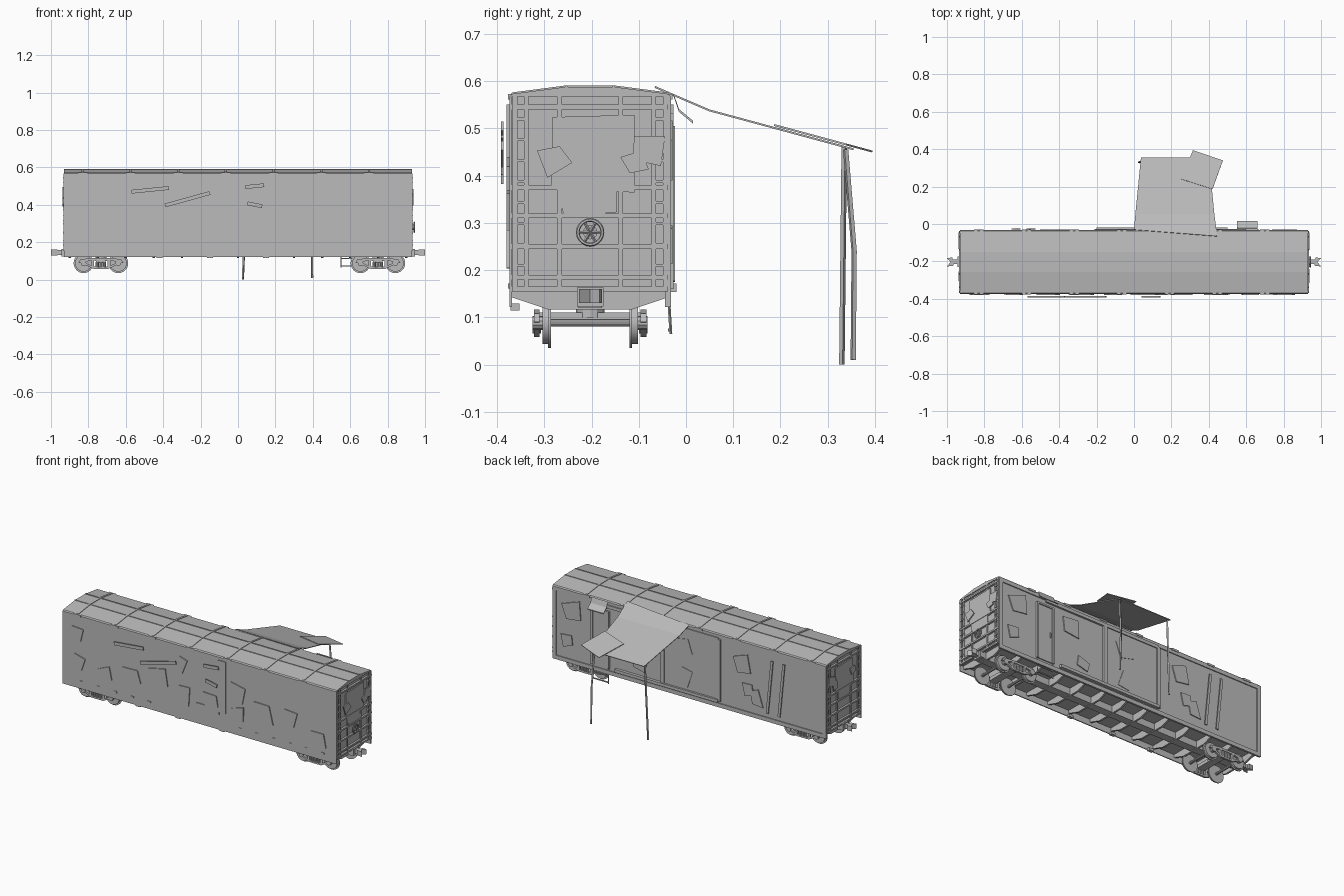
import bpy, bmesh, math, random
from mathutils import Vector, Matrix

if "Cube" in bpy.data.objects:
    bpy.data.objects.remove(bpy.data.objects["Cube"], do_unlink=True)
random.seed(4)

GREY = (0.5, 0.5, 0.5, 1)
grey = bpy.data.materials.new("weathered grey")
grey.use_nodes = True
grey.diffuse_color = GREY
grey.node_tree.nodes["Principled BSDF"].inputs["Base Color"].default_value = GREY

# Main planes of the wagon
END = 0.93
MID = -0.203
HALF = 0.165
FRONT, BACK = MID - HALF, MID + HALF
SKIRT, FLOOR, EAVE, RIDGE = 0.122, 0.16, 0.567, 0.588
THIN = 0.006
AXLE, GAUGE, BASE = 0.088, 0.095, 0.093


def spread(start, stop, count):
    return [start + (stop - start) * i / (count - 1) for i in range(count)]


def mirrored(half):
    """Complete a half outline, given outwards from the centre, on the other side."""
    return half + [(-u, v) for u, v in reversed(half)]


def shifted(pts, offset):
    return [(u + offset, v) for u, v in pts]


def prism(bm, axis, pts, a, b):
    """Extrude a 2D outline along an axis from a to b."""
    def place(p, d):
        return {"x": (d, *p), "y": (p[0], d, p[1]), "z": (*p, d)}[axis]
    lo = [bm.verts.new(place(p, a)) for p in pts]
    hi = [bm.verts.new(place(p, b)) for p in pts]
    bm.faces.new(lo)
    bm.faces.new(hi)
    for i in range(len(pts)):
        j = i - 1
        bm.faces.new((lo[i], lo[j], hi[j], hi[i]))


def box(bm, x0, x1, y0, y1, z0, z1):
    prism(bm, "x", [(y0, z0), (y1, z0), (y1, z1), (y0, z1)], x0, x1)


def bar(bm, x, y, z, w, d, h):
    """Box given by its centre and size."""
    box(bm, x - w / 2, x + w / 2, y - d / 2, y + d / 2, z - h / 2, z + h / 2)


def rod(bm, p, q, r, sides=4):
    p, q = Vector(p), Vector(q)
    d = q - p
    m = Matrix.Translation((p + q) / 2) @ d.to_track_quat("Z", "Y").to_matrix().to_4x4()
    bmesh.ops.create_cone(bm, cap_ends=True, segments=sides, radius1=r,
                          radius2=r, depth=d.length, matrix=m)


def shard(bm, axis, u, v, w, h, level, turn=0.0, rough=0.0):
    """Thin plate on a wall, turned and with ragged corners."""
    c, s = math.cos(turn), math.sin(turn)
    pts = []
    for i, j in ((-1, -1), (1, -1), (1, 1), (-1, 1)):
        p = w / 2 * i * (1 - rough * random.random())
        q = h / 2 * j * (1 - rough * random.random())
        pts.append((u + p * c - q * s, v + p * s + q * c))
    prism(bm, axis, pts, level - THIN / 2, level + THIN / 2)


def scatter(bm, axis, centres, low, high, size, level):
    """Row of torn plates at random heights, sizes and angles."""
    for u in centres:
        w, h = (size * random.uniform(0.6, 1) for _ in "wh")
        shard(bm, axis, u, random.uniform(low, high), w, h, level, random.uniform(-0.4, 0.4), 0.4)


def finish(bm, name, smooth=False):
    bmesh.ops.recalc_face_normals(bm, faces=bm.faces)
    mesh = bpy.data.meshes.new(name)
    bm.to_mesh(mesh)
    bm.free()
    mesh.materials.append(grey)
    if smooth:
        mesh.shade_smooth()
        mesh.set_sharp_from_angle(angle=math.radians(35))
    ob = bpy.data.objects.new(name, mesh)
    bpy.context.collection.objects.link(ob)
    return ob


# Body shell and roof
bm = bmesh.new()
box(bm, -END + THIN, END - THIN, FRONT, BACK, FLOOR, EAVE)
finish(bm, "body_shell")
roof = shifted(mirrored([(0.05, RIDGE), (HALF, EAVE + THIN), (HALF + THIN, EAVE)]), MID)
bm = bmesh.new()
prism(bm, "x", roof, -END, END)
finish(bm, "roof")

# Roof seams, long lips and eave brackets
bm = bmesh.new()
for x in spread(-0.83, 0.7, 7):
    prism(bm, "x", [(y, z + THIN / 2) for y, z in roof], x - THIN, x + THIN)
    for y in (FRONT, BACK):
        bar(bm, x, y, EAVE, 0.05, 3 * THIN, 2 * THIN)
for side in (-1, 1):
    bar(bm, 0, MID + side * 0.05, RIDGE, 2 * END, THIN, THIN)
finish(bm, "roof_seams")

# Front wall sheet with clips
bm = bmesh.new()
box(bm, -END, END, FRONT - THIN, FRONT, SKIRT, EAVE)
for x in spread(-0.8, -0.34, 5) + spread(0.28, 0.84, 6):
    bar(bm, x, FRONT - THIN, FLOOR + THIN, 0.02, THIN, 0.01)
finish(bm, "front_wall")

# Front patches, loose boards and door edge
bm = bmesh.new()
face = FRONT - 1.5 * THIN
scatter(bm, "y", spread(-0.82, 0.8, 10), 0.24, 0.34, 0.15, face)
scatter(bm, "y", (-0.83, -0.12), 0.45, 0.5, 0.12, face)
bar(bm, 0.155, face, 0.4, 0.05, THIN, 0.3)
bar(bm, 0.08, face, 0.24, 0.2, THIN, 0.02)
shard(bm, "y", 0.255, 0.38, 0.1, 0.1, face, -0.2)
finish(bm, "front_patches")
bm = bmesh.new()
for x, z, length, turn in ((-0.47, 0.48, 0.2, 0.1), (-0.27, 0.43, 0.25, 0.27),
                           (0.09, 0.5, 0.1, 0.1), (0.09, 0.4, 0.08, -0.2)):
    shard(bm, "y", x, z, length, 0.02, face - 2 * THIN, turn)
finish(bm, "front_boards")

# Back wall: recessed sheet inside a raised frame
bm = bmesh.new()
box(bm, -END, END, BACK - THIN, BACK, SKIRT, EAVE)
rim = BACK + THIN
for side in (-1, 1):
    box(bm, side * (END - 4 * THIN), side * END, BACK, rim, SKIRT, EAVE)
for z in (SKIRT + 2 * THIN, EAVE - 2 * THIN):
    bar(bm, 0, BACK + THIN / 2, z, 2 * END, THIN, 4 * THIN)
finish(bm, "back_wall")

# Sliding door with posts and rails
bm = bmesh.new()
box(bm, -0.2, 0.18, BACK, rim, FLOOR, 0.54)
for x in (-0.2, 0.18):
    box(bm, x - 2 * THIN, x + 2 * THIN, BACK, rim + THIN, FLOOR, 0.54)
box(bm, -0.2, 0.5, BACK, rim + 2 * THIN, FLOOR - THIN, FLOOR + 2 * THIN)
box(bm, -0.2, 0.6, BACK, rim + THIN, 0.53, 0.55)
finish(bm, "sliding_door")

# Narrow entry door, awning and step
LEFT, RIGHT = 0.66, 0.55
bm = bmesh.new()
box(bm, RIGHT, LEFT, BACK, rim, FLOOR, 0.5)
for x in (RIGHT, LEFT):
    box(bm, x - THIN, x + THIN, BACK, rim + THIN, FLOOR, 0.5)
box(bm, RIGHT - THIN, LEFT + THIN, BACK, rim + THIN, 0.5, 0.51)
bar(bm, RIGHT + 0.02, rim, 0.33, THIN, 2 * THIN, 0.03)
finish(bm, "entry_door")
bm = bmesh.new()
fall = [(BACK + 2 * THIN, EAVE), (-0.015, 0.535), (0.015, 0.51)]
prism(bm, "x", fall + [(y, z + THIN) for y, z in reversed(fall)], RIGHT, LEFT)
finish(bm, "door_awning")
bm = bmesh.new()
for x in (RIGHT, LEFT):
    rod(bm, (x, BACK, FLOOR), (x, rim, 0.065), THIN / 2)
for z in (0.07, 0.11):
    box(bm, RIGHT, LEFT, BACK, rim, z, z + THIN)
finish(bm, "entry_step")

# Back patches and leaning boards
bm = bmesh.new()
scatter(bm, "y", (0.8, 0.42, 0.04, -0.36), 0.38, 0.45, 0.15, rim)
scatter(bm, "y", (0.83, 0.34, 0.03, -0.4, -0.45), 0.22, 0.3, 0.13, rim)
for x in (-0.55, -0.63):
    shard(bm, "y", x, 0.34, 0.016, 0.33, rim + THIN, 0.1)
finish(bm, "back_patches")

# Ends: ribs, posts, ladders, torn sheets and coupler
for s, side in ((1, "left"), (-1, "right")):
    end = s * END
    bm = bmesh.new()
    for z in (FLOOR, 0.185, 0.25, 0.315, 0.375, 0.545):
        bar(bm, end, MID, z, 2 * THIN, 2 * HALF, 0.01)
    for offset in (0.065, 0.135, HALF - THIN):
        for y in (MID - offset, MID + offset):
            bar(bm, end, y, (FLOOR + EAVE) / 2, THIN, 0.01, EAVE - FLOOR)
    finish(bm, f"{side}_end_frame")
    bm = bmesh.new()
    for z in spread(0.21, 0.52, 8):
        for y in (MID - 0.147, MID + 0.147):
            bar(bm, end, y, z, 2 * THIN, 0.03, THIN)
    finish(bm, f"{side}_end_ladders")
    bm = bmesh.new()
    shard(bm, "x", MID, 0.45, 0.2, 0.18, end, 0, 0.2)
    shard(bm, "x", MID, 0.35, 0.13, 0.07, end, 0.1, 0.2)
    scatter(bm, "x", (-0.28, -0.11, -0.08), 0.42, 0.46, 0.08, end + s * THIN)
    finish(bm, f"{side}_end_patches")
    bm = bmesh.new()
    bar(bm, end, MID, 0.143, 0.03, 0.056, 0.04)
    bar(bm, s * 0.945, MID, 0.145, 0.05, 0.024, 0.026)
    jaw = [(0.965, -0.02), (1, -0.024), (0.98, 0), (1, 0.02), (0.97, 0.025)]
    prism(bm, "z", [(s * x, MID + y) for x, y in jaw], 0.13, FLOOR)
    finish(bm, f"{side}_coupler")

# Brake wheel on the left end
hub = Vector((END + 2 * THIN, MID, 0.28))
bpy.ops.mesh.primitive_torus_add(major_segments=20, minor_segments=6, major_radius=0.026, minor_radius=0.004,
                                 location=hub, rotation=(0, math.pi / 2, 0))
wheel = bpy.context.object
wheel.name = "brake_wheel"
wheel.data.materials.append(grey)
bm = bmesh.new()
rod(bm, (END, MID, hub.z), hub, 0.015, 12)
for angle in spread(0, math.pi, 4):
    spoke = Vector((0, math.cos(angle), math.sin(angle))) * 0.026
    rod(bm, hub - spoke, hub + spoke, THIN / 2)
finish(bm, "brake_wheel_spokes")

# Underframe: centre sill and tapered cross bearers
bearer = shifted(mirrored([(0.087, 0.116), (HALF, 0.142), (HALF, FLOOR)]), MID)
bm = bmesh.new()
bar(bm, 0, MID, 0.14, 2 * END - THIN, 0.05, 0.04)
for x in spread(-0.9, 0.9, 13):
    prism(bm, "x", bearer, x - THIN, x + THIN)
for x in (-0.42, -0.15, 0.15):
    bar(bm, x, FRONT + THIN, SKIRT, 0.03, 0.02, 0.015)
finish(bm, "underframe")

# Trucks: wheelsets, side frames, springs and bolster
arch = mirrored([(0.05, 0.116), (0.11, 0.108), (0.12, 0.09), (0.105, 0.09), (0.05, 0.103)])
cradle = mirrored([(0.04, 0.058), (0.115, 0.092), (0.1, 0.098), (0.04, 0.07)])
for cx, side in ((-0.733, "right"), (0.748, "left")):
    bm = bmesh.new()
    for x in (cx - BASE, cx + BASE):
        def disc(start, stop, radius, sides=24):
            rod(bm, (x, MID + start, AXLE), (x, MID + stop, AXLE), radius, sides)
        disc(-GAUGE, GAUGE, 0.008, 10)
        for s in (-1, 1):
            disc(s * (GAUGE - THIN), s * (GAUGE + THIN), 0.045)
            disc(s * (GAUGE - 2 * THIN), s * (GAUGE - THIN), 0.053)
            disc(s * GAUGE, s * (GAUGE + 0.027), 0.015, 10)
    finish(bm, f"{side}_wheelsets", True)
    bm = bmesh.new()
    for s in (-1, 1):
        y = MID + s * (GAUGE + 3 * THIN)
        for outline in (arch, cradle):
            prism(bm, "y", shifted(outline, cx), y - THIN, y + THIN)
        for x in (cx - 0.043, cx + 0.043):
            bar(bm, x, y, AXLE, 0.014, 2 * THIN, 0.05)
        for x in spread(cx - 0.02, cx + 0.02, 3):
            rod(bm, (x, y, 0.066), (x, y, AXLE + THIN), 0.009, 10)
    bar(bm, cx, MID, 0.1, 0.05, 2 * GAUGE + 0.04, 0.02)
    rod(bm, (cx, MID, 0.1), (cx, MID, SKIRT), 0.03, 12)
    finish(bm, f"{side}_truck_frame")


# Canopy sheet, loose patch and poles behind the wagon
def slope(y):
    return 0.54 - (0.27 if y > 0.05 else 0.43) * (y - 0.05)


def cloth(name, rows, lift=0.0):
    bm = bmesh.new()
    grid = [[bm.verts.new((x, y, slope(y) + lift)) for x, y in row] for row in rows]
    for r, q in zip(grid, grid[1:]):
        bm.faces.new((r[0], r[1], q[1], q[0]))
    finish(bm, name).modifiers.new("thickness", "SOLIDIFY").thickness = 0.004


cloth("canopy_sheet", [((0, -0.03), (0.445, -0.065)), ((0.007, 0.05), (0.43, 0.05)),
                       ((0.037, 0.355), (0.4, 0.355))])
cloth("canopy_patch", [((0.255, 0.24), (0.42, 0.187)), ((0.315, 0.395), (0.475, 0.34))], THIN)
bm = bmesh.new()
rod(bm, (0.026, 0.33, 0), (0.045, 0.335, 0.46), THIN)
knee = (0.392, 0.356, 0.24)
rod(bm, (0.397, 0.354, 0.01), knee, THIN)
rod(bm, knee, (0.385, 0.338, 0.455), THIN)
finish(bm, "canopy_poles")
